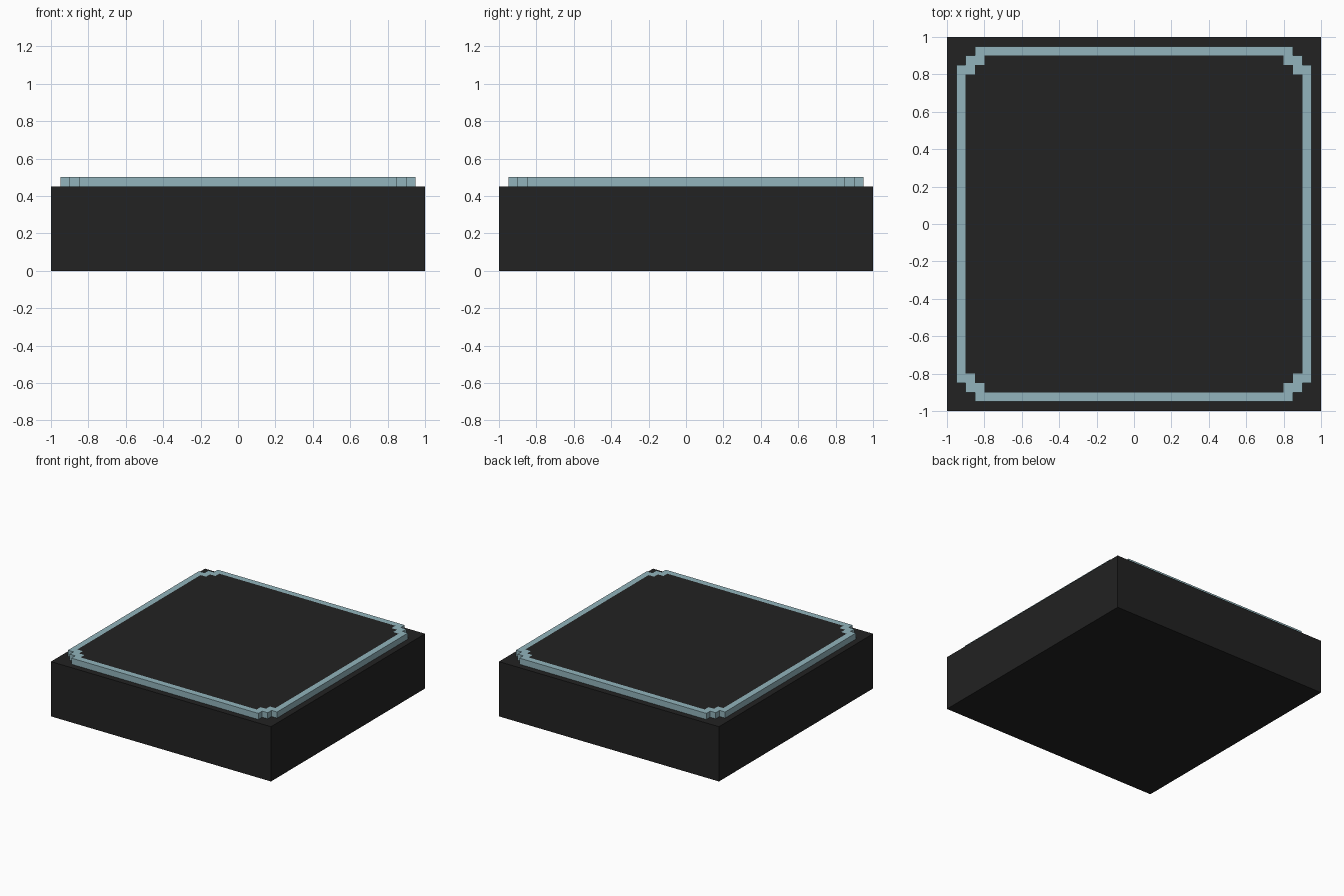
import bpy
import bmesh

if "Cube" in bpy.data.objects:
    bpy.data.objects.remove(bpy.data.objects["Cube"])


def material(name, rgb):
    m = bpy.data.materials.new(name)
    m.diffuse_color = (*rgb, 1.0)
    m.use_nodes = True
    m.node_tree.nodes["Principled BSDF"].inputs["Base Color"].default_value = m.diffuse_color
    return m


dark = material("charcoal", (0.016, 0.016, 0.016))
teal = material("pale_teal", (0.287, 0.456, 0.503))


def make_object(name, bm, mats):
    bmesh.ops.recalc_face_normals(bm, faces=bm.faces)
    me = bpy.data.meshes.new(name)
    bm.to_mesh(me)
    bm.free()
    for m in mats:
        me.materials.append(m)
    ob = bpy.data.objects.new(name, me)
    bpy.context.collection.objects.link(ob)
    return ob


def stepped_square(r, step=0.05):
    """Square outline of half-size r with two-step corners, counter-clockwise."""
    s, t = r - step, r - 2 * step
    corner = [(r, t), (s, t), (s, s), (t, s), (t, r)]
    pts = []
    for _ in range(4):
        pts += corner
        corner = [(-y, x) for x, y in corner]
    return pts


# base block
bm = bmesh.new()
bmesh.ops.create_cube(bm, size=1.0)
for v in bm.verts:
    v.co = (v.co.x * 2, v.co.y * 2, (v.co.z + 0.5) * 0.45)
make_object("base_block", bm, [dark])

# raised top plate: teal border and edge, dark flush centre
bm = bmesh.new()
loops = [[bm.verts.new((x, y, z)) for x, y in stepped_square(r)]
         for r, z in ((0.95, 0.45), (0.95, 0.5), (0.9, 0.5))]
n = len(loops[0])
for a, b in zip(loops, loops[1:]):
    for i in range(n):
        j = (i + 1) % n
        bm.faces.new((a[i], a[j], b[j], b[i])).material_index = 0
centre = bm.faces.new(loops[2])
centre.material_index = 1
make_object("top_plate", bm, [teal, dark])
